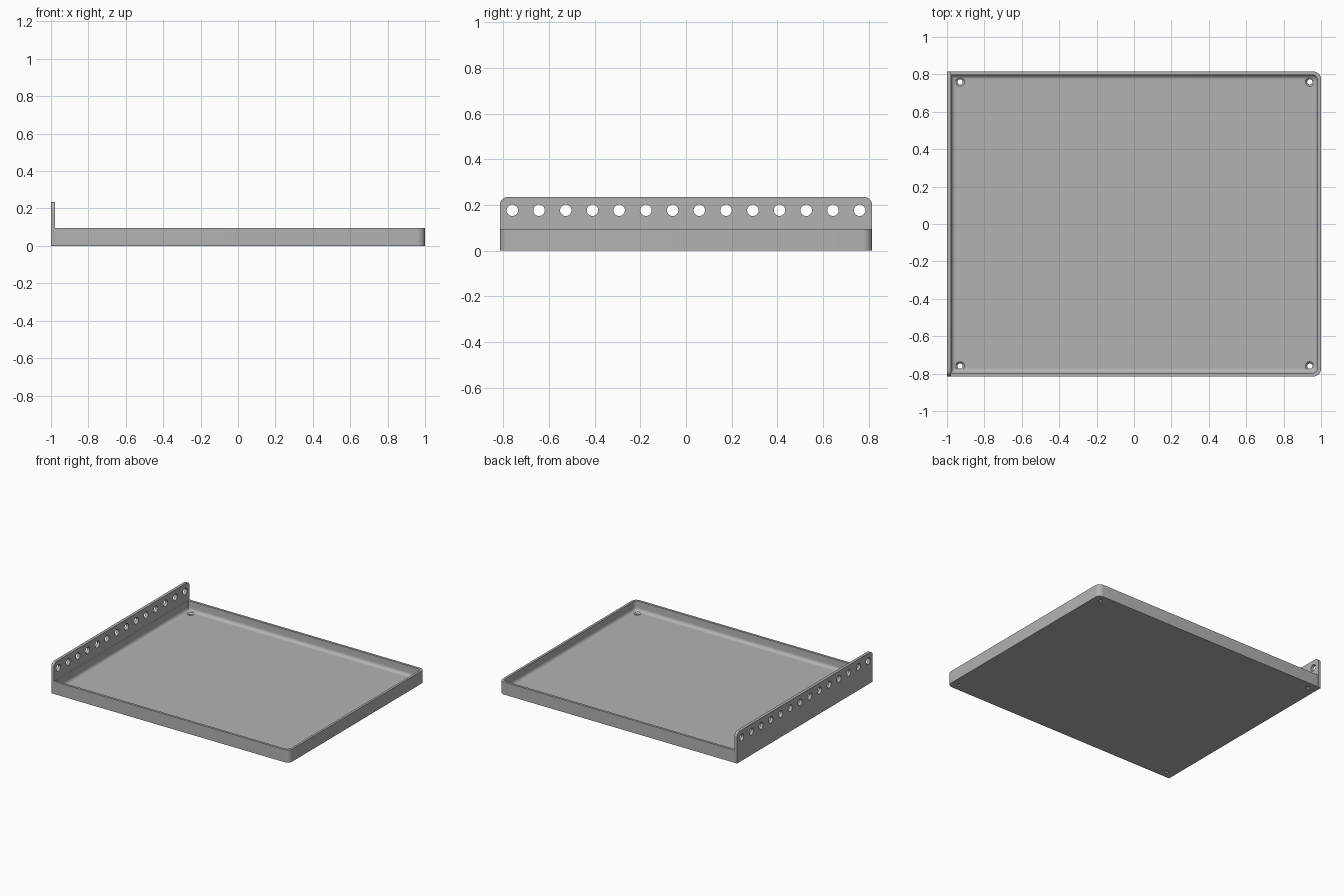
import bpy, bmesh, math
from mathutils import Vector

cube = bpy.data.objects.get("Cube")
if cube:
    bpy.data.objects.remove(cube, do_unlink=True)

RIGHT, HALF_Y, RIM = 1.0, 0.815, 0.095     # tray extents
WALL, FLOOR, FILLET = 0.018, 0.02, 0.025   # sheet thickness and inner bend
PLATE_IN, PLATE_TOP = -0.978, 0.235        # mounting flange

metal = bpy.data.materials.new("grey metal")
metal.use_nodes = True
GREY = (0.45, 0.45, 0.45, 1)
metal.diffuse_color = GREY
metal.node_tree.nodes["Principled BSDF"].inputs["Base Color"].default_value = GREY


def rounded_rect(x0, x1, y0, y1, radii, seg=8):
    """Counter-clockwise outline; radii start at the lower left corner."""
    corners = ((x0, y0, 1, 1), (x1, y0, -1, 1), (x1, y1, -1, -1), (x0, y1, 1, -1))
    pts = []
    for i, ((x, y, sx, sy), r) in enumerate(zip(corners, radii)):
        for k in range(seg + 1):
            a = math.pi * (1 + i / 2 + k / seg / 2)
            pts.append((x + sx * r + r * math.cos(a), y + sy * r + r * math.sin(a)))
    return pts


def loft(name, rings):
    """Skin a stack of equal-length outlines and cap both ends."""
    bm = bmesh.new()
    loops = [[bm.verts.new((x, y, z)) for x, y in pts] for pts, z in rings]
    n = len(loops[0])
    for a, b in zip(loops, loops[1:]):
        for i in range(n):
            j = (i + 1) % n
            bm.faces.new((a[i], a[j], b[j], b[i]))
    bm.faces.new(loops[0][::-1])
    bm.faces.new(loops[-1])
    bmesh.ops.recalc_face_normals(bm, faces=bm.faces)
    mesh = bpy.data.meshes.new(name)
    bm.to_mesh(mesh)
    bm.free()
    obj = bpy.data.objects.new(name, mesh)
    bpy.context.collection.objects.link(obj)
    mesh.materials.append(metal)
    return obj


def circle(x, y, r, seg=24):
    return [(x + r * math.cos(math.tau * k / seg), y + r * math.sin(math.tau * k / seg))
            for k in range(seg)]


def select_only(obj):
    bpy.ops.object.select_all(action='DESELECT')
    obj.select_set(True)
    bpy.context.view_layer.objects.active = obj


def inner(d):
    """Inside outline of the tray, drawn in by d."""
    y = HALF_Y - WALL - d
    return rounded_rect(PLATE_IN + 0.001 + d, RIGHT - WALL - d, -y, y,
                        (0.004, 0.03 - d * 0.6, 0.03 - d * 0.6, 0.004))


# Tray: outer wall, rim, inner wall, bend and floor
outer = rounded_rect(PLATE_IN - 0.008, RIGHT, -HALF_Y, HALF_Y, (0.012, 0.04, 0.04, 0.012))
rings = [(outer, 0), (outer, RIM), (inner(0), RIM)]
for k in range(7):
    a = math.pi / 2 * k / 6
    rings.append((inner(FILLET * (1 - math.cos(a))), FLOOR + FILLET * (1 - math.sin(a))))
tray = loft("tray", rings)

# Countersunk screw holes in the four corners of the floor
for x in (-0.93, 0.94):
    for y in (-0.76, 0.76):
        cutter = loft("hole_cutter", [(circle(x, y, r), z) for r, z in
                      ((0.014, -0.02), (0.014, 0.010), (0.024, FLOOR), (0.024, 0.04))])
        cutter.hide_render = True
        mod = tray.modifiers.new("hole", 'BOOLEAN')
        mod.operation, mod.solver, mod.object = 'DIFFERENCE', 'EXACT', cutter
        select_only(tray)
        bpy.ops.object.modifier_apply(modifier=mod.name)
        bpy.data.objects.remove(cutter, do_unlink=True)

# Flange: filled outline with a row of round holes, extruded to sheet thickness
curve = bpy.data.curves.new("mounting_flange", 'CURVE')
curve.dimensions, curve.fill_mode = '2D', 'BOTH'
thickness = 1 + PLATE_IN
curve.extrude = thickness / 2
outlines = [rounded_rect(-HALF_Y, HALF_Y, 0, PLATE_TOP, (0.001, 0.001, 0.035, 0.035))]
outlines += [circle(-0.76 + 1.52 * i / 13, 0.177, 0.025) for i in range(14)]
for pts in outlines:
    spline = curve.splines.new('POLY')
    spline.points.add(len(pts) - 1)
    for p, (u, v) in zip(spline.points, pts):
        p.co = (u, v, 0, 1)
    spline.use_cyclic_u = True
flange = bpy.data.objects.new("mounting_flange", curve)
bpy.context.collection.objects.link(flange)
select_only(flange)
bpy.ops.object.convert(target='MESH')
flange = bpy.context.object
flange.data.materials.clear()
flange.data.materials.append(metal)

# Stand the flange up at the left edge and round its lower outside bend
bm = bmesh.new()
bm.from_mesh(flange.data)
for v in bm.verts:
    u, w, d = v.co
    v.co = Vector((-1 + thickness / 2 + d, u, w))
bmesh.ops.remove_doubles(bm, verts=bm.verts, dist=0.00005)
bend = [e for e in bm.edges if all(v.co.x < -0.999 and v.co.z < 0.0001 for v in e.verts)
        and e.calc_length() > 0.5]
bmesh.ops.bevel(bm, geom=bend, offset=0.018, segments=6, profile=0.5, affect='EDGES')
bmesh.ops.recalc_face_normals(bm, faces=bm.faces)
bm.to_mesh(flange.data)
bm.free()

for obj in (tray, flange):
    select_only(obj)
    bpy.ops.object.shade_smooth_by_angle(angle=math.radians(35))
